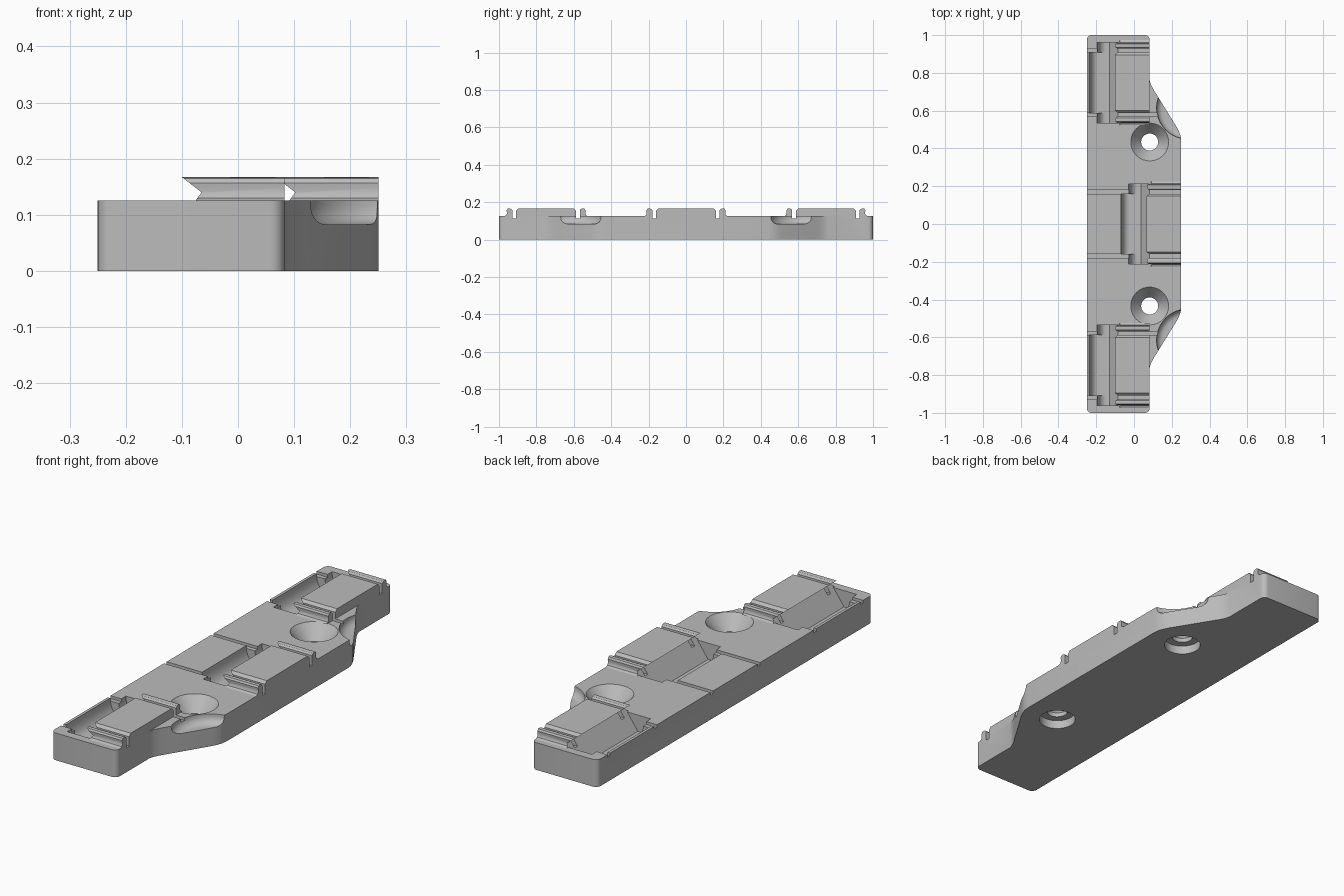
import bpy, bmesh, math
from mathutils import Vector

cube = bpy.data.objects.get("Cube")
if cube:
    bpy.data.objects.remove(cube)

TOP, RAISED = 0.125, 0.167          # plate surface and clip height
EDGE, SIDE = 0.083, 0.25            # narrow end edge and widest edge
BAYS = [("front", -0.748, 0), ("middle", 0, 0.167), ("back", 0.748, 0)]

grey = bpy.data.materials.new("plain grey")
grey.use_nodes = True
grey.diffuse_color = (0.5, 0.5, 0.5, 1)
grey.node_tree.nodes["Principled BSDF"].inputs["Base Color"].default_value = (0.5, 0.5, 0.5, 1)


def finish(name, bm):
    bmesh.ops.recalc_face_normals(bm, faces=bm.faces)
    mesh = bpy.data.meshes.new(name)
    bm.to_mesh(mesh)
    bm.free()
    mesh.materials.append(grey)
    ob = bpy.data.objects.new(name, mesh)
    bpy.context.collection.objects.link(ob)
    return ob


def prism(name, points, axis, low, high):
    """Extrude a flat profile along one axis."""
    place = {"x": lambda a, b, t: (t, a, b),
             "y": lambda a, b, t: (a, t, b),
             "z": lambda a, b, t: (a, b, t)}[axis]
    bm = bmesh.new()
    face = bm.faces.new([bm.verts.new(place(a, b, low)) for a, b in points])
    new = bmesh.ops.extrude_face_region(bm, geom=[face])["geom"]
    shift = Vector(place(0, 0, high - low))
    bmesh.ops.translate(bm, verts=[v for v in new if isinstance(v, bmesh.types.BMVert)], vec=shift)
    return finish(name, bm)


def box(name, x, y, z):
    return prism(name, [(x[0], y[0]), (x[1], y[0]), (x[1], y[1]), (x[0], y[1])], "z", *z)


def lathe(name, profile, cx, cy, steps=64):
    """Spin a radius-height profile into a closed round solid."""
    bm = bmesh.new()
    rings = []
    for r, z in profile:
        rings.append([bm.verts.new((cx + r * math.cos(2 * math.pi * i / steps),
                                    cy + r * math.sin(2 * math.pi * i / steps), z))
                      for i in range(steps)])
    for a, b in zip(rings, rings[1:]):
        for i in range(steps):
            j = (i + 1) % steps
            bm.faces.new((a[i], a[j], b[j], b[i]))
    bm.faces.new(rings[0])
    bm.faces.new(rings[-1])
    return finish(name, bm)


def arc(cx, cy, r, start, end, steps=6):
    angles = [math.radians(start + (end - start) * i / steps) for i in range(steps + 1)]
    return [(cx + r * math.cos(a), cy + r * math.sin(a)) for a in angles]


def carve(ob, cutters):
    """Subtract the cutters and keep the resulting mesh."""
    for c in cutters:
        mod = ob.modifiers.new("cut", "BOOLEAN")
        mod.operation, mod.solver, mod.object = "DIFFERENCE", "EXACT", c
    bpy.context.view_layer.update()
    graph = bpy.context.evaluated_depsgraph_get()
    mesh = bpy.data.meshes.new_from_object(ob.evaluated_get(graph))
    ob.modifiers.clear()
    ob.data = mesh


def pocket(name, left, dx, cy, half):
    """Channel with a curved left wall, a sloped right wall and an undercut lip."""
    curve = [(left, 0.3), (left, TOP)]
    curve += [(left + 0.045 * (1 - math.cos(t)), TOP - 0.075 * math.sin(t))
              for t in [math.pi / 16 * i for i in range(1, 9)]]
    curve += [(-0.13, 0.05), (-0.065, 0.14), (-0.1, RAISED), (-0.1, 0.3)]
    return prism(name, [(x + dx, z) for x, z in curve], "y", cy - half, cy + half)


# Plate outline: lower half, mirrored for the upper half
R = 0.025
lower = arc(-SIDE + R, -1 + R, R, 180, 270) + arc(EDGE - R, -1 + R, R, 270, 360)
lower += [(EDGE, -0.76), (0.09, -0.737), (0.103, -0.712), (0.12, -0.685),
          (0.225, -0.515), (0.238, -0.49), (0.247, -0.465), (SIDE, -0.44)]
outline = lower + [(x, -y) for x, y in reversed(lower)]
plate = prism("mounting_plate", outline, "z", 0, TOP)

cutters = []
parts = [plate]

# Screw holes with countersink and underside counterbore, and flank scoops
for s in (-1, 1):
    cutters.append(lathe("screw_hole_cutter", [(0.08, -0.05), (0.08, 0.04), (0.045, 0.04),
                         (0.045, 0.06), (0.1, TOP), (0.1, 0.2)], EDGE, 0.434 * s))
    fillet = arc(0.13, 0.118, 0.035, -90, 0)
    cutters.append(lathe("scoop_cutter", fillet + [(0.17, 0.2)], 0.285, 0.615 * s))

# Clip cross-section measured outwards from the bay centre
CLIP = [(0.18, TOP), (0.18, 0.157), (0.186, 0.164), (0.196, RAISED), (0.206, 0.165),
        (0.211, 0.157), (0.21, 0.148), (0.21, 0.138), (0.214, 0.13), (0.225, TOP)]
C = 0.012                            # block edge chamfer

helpers = []
for label, cy, dx in BAYS:
    wide = pocket("pocket_cutter", -0.237 + 0.0, dx, cy, 0.16)
    long = pocket("channel_cutter", -0.195, dx, cy, 0.213)
    lips = pocket("lip_cutter", -0.237, dx, cy, 0.3)
    cutters += [wide, long]
    helpers.append(lips)
    right = EDGE + dx

    # Raised seat block with chamfered ends
    profile = [(cy - 0.16, TOP), (cy - 0.16, RAISED - C), (cy - 0.16 + C, RAISED),
               (cy + 0.16 - C, RAISED), (cy + 0.16, RAISED - C), (cy + 0.16, TOP)]
    block = prism(label + "_seat_block", profile, "x", -0.11 + dx, right)
    carve(block, [lips])
    parts.append(block)

    # Clip rails and relief slits on both sides
    for s, side in ((-1, "front"), (1, "back")):
        rail = prism(label + "_bay_" + side + "_clip", [(cy + s * v, z) for v, z in CLIP],
                     "x", -0.11 + dx, right)
        carve(rail, [lips])
        parts.append(rail)
        ys = sorted((cy + s * 0.16, cy + s * 0.18))
        cutters.append(box("slit_cutter", (-0.3, 0.3), ys, (0.112, 0.2)))

carve(plate, cutters)

# Remove the helpers and shade the finished parts
for ob in cutters + helpers:
    bpy.data.objects.remove(ob)
for ob in bpy.context.selected_objects:
    ob.select_set(False)
for ob in parts:
    ob.select_set(True)
bpy.context.view_layer.objects.active = plate
bpy.ops.object.shade_smooth_by_angle(angle=math.radians(30))
